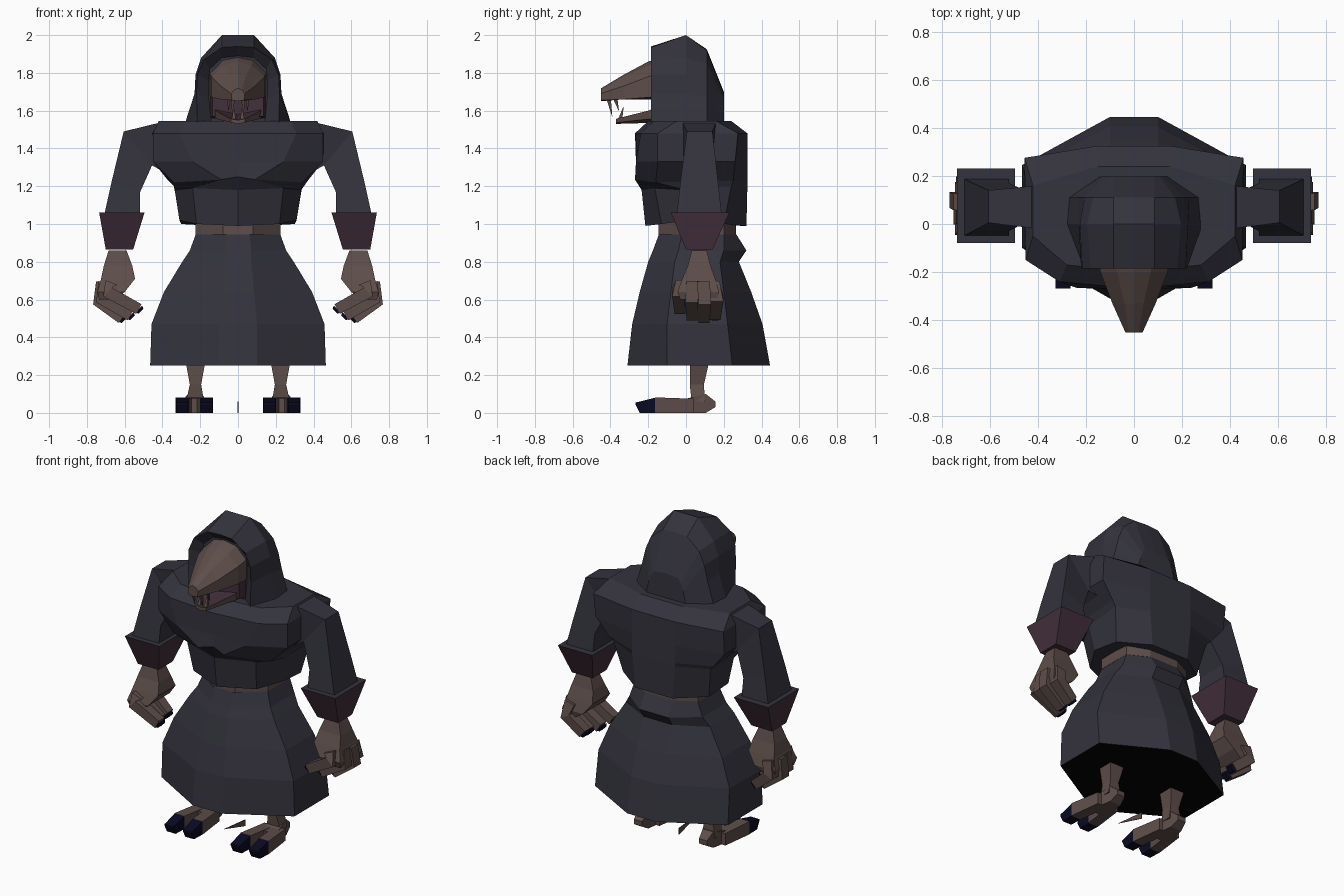
import bpy, bmesh
from mathutils import Vector

if "Cube" in bpy.data.objects:
    bpy.data.objects.remove(bpy.data.objects["Cube"])


def material(name, rgb):
    m = bpy.data.materials.new(name)
    m.diffuse_color = (*rgb, 1)
    m.use_nodes = True
    m.node_tree.nodes["Principled BSDF"].inputs["Base Color"].default_value = m.diffuse_color
    return m


ROBE = material("dark slate cloth", (.034, .033, .047))
SKIN = material("brown hide", (.110, .075, .068))
CUFF = material("plum cloth", (.056, .029, .044))
CLAW = material("navy claw", (.003, .003, .016))
DARK = material("black lining", (.001, .001, .001))


def loft(name, rings_list, mat, mirror=False, rule=None, other=None):
    """Skin each list of closed rings, cap the ends, optionally mirror in x."""
    bm = bmesh.new()
    for rings in rings_list:
        for s in ((1, -1) if mirror else (1,)):
            vs = [[bm.verts.new((p[0] * s, p[1], p[2])) for p in r] for r in rings]
            n = len(vs[0])
            for a, b in zip(vs, vs[1:]):
                for i in range(n):
                    j = (i + 1) % n
                    bm.faces.new((a[i], a[j], b[j], b[i]))
            bm.faces.new(vs[0])
            bm.faces.new(vs[-1])
    bmesh.ops.recalc_face_normals(bm, faces=bm.faces)
    bm.normal_update()
    me = bpy.data.meshes.new(name)
    me.materials.append(mat)
    if rule:
        me.materials.append(other)
        for f in bm.faces:
            f.material_index = int(rule(f))
    bm.to_mesh(me)
    bm.free()
    ob = bpy.data.objects.new(name, me)
    bpy.context.collection.objects.link(ob)
    return ob


def sym(half):
    """Complete a half ring of 3D points by reflecting it in x."""
    return list(half) + [(-x, y, z) for x, y, z in reversed(half) if x > 1e-6]


def level(z, pts):
    return sym([(x, y, z) for x, y in pts])


def slab(y, pts):
    return sym([(x, y, z) for x, z in pts])


def rect(x0, x1, y0, y1, z):
    return [(x0, y0, z), (x1, y0, z), (x1, y1, z), (x0, y1, z)]


def upright(x0, x1, z0, z1, y):
    return [(x0, y, z0), (x1, y, z0), (x1, y, z1), (x0, y, z1)]


def tube(path, sizes):
    """Four-sided rings following a path that runs mostly in the xz plane."""
    path = [Vector(p) for p in path]
    out = []
    for i, (p, s) in enumerate(zip(path, sizes)):
        d = (path[min(i + 1, len(path) - 1)] - path[max(i - 1, 0)]).normalized()
        u = Vector((0, 1, 0))
        v = d.cross(u).normalized() * s
        u = u * s
        out.append([tuple(p + a * u + b * v) for a, b in ((-1, -1), (1, -1), (1, 1), (-1, 1))])
    return out


# Skirt with dark underside
skirt = [
    level(.25, [(.1, -.31), (.465, -.1), (.465, .245), (.1, .445)]),
    level(.47, [(.1, -.285), (.458, -.1), (.458, .22), (.1, .405)]),
    level(.64, [(.085, -.245), (.392, -.08), (.392, .2), (.1, .345)]),
    level(.8, [(.07, -.2), (.295, -.06), (.295, .18), (.1, .28)]),
    level(.86, [(.07, -.175), (.255, -.04), (.255, .2), (.1, .32)]),
    level(.955, [(.06, -.14), (.22, -.02), (.22, .2), (.1, .26)]),
]
loft("skirt", [skirt], ROBE, rule=lambda f: f.normal.z < -.99, other=DARK)

# Belt
band = [(.08, -.145), (.225, -.02), (.225, .2), (.1, .265)]
loft("belt", [[level(.945, band), level(1.01, band)]], SKIN)

# Torso: overhanging chest, broad shoulders, straight back
torso = [
    sym([(0, -.215, .99), (.22, -.13, 1.0), (.31, .02, 1.02), (.3, .2, 1.0), (.13, .32, .99)]),
    sym([(0, -.235, 1.18), (.24, -.165, 1.19), (.335, 0, 1.18), (.34, .24, 1.2), (.15, .325, 1.2)]),
    sym([(0, -.24, 1.25), (.09, -.27, 1.235), (.34, -.16, 1.22), (.37, .25, 1.23), (.15, .325, 1.22)]),
    level(1.33, [(0, -.25), (.24, -.265), (.45, -.15), (.45, .26), (.15, .325)]),
    level(1.48, [(0, -.27), (.31, -.24), (.45, -.15), (.455, .275), (.15, .325)]),
    level(1.545, [(0, -.2), (.28, -.17), (.42, -.05), (.42, .16), (.15, .24)]),
]
loft("torso", [torso], ROBE)


# Sleeves
def sleeve_ring(outer, inner, y0, y1):
    return [(outer[0], y0, outer[1]), (outer[0], y1, outer[1]),
            (inner[0], y1, inner[1]), (inner[0], y0, inner[1])]


loft("sleeves", [[
    sleeve_ring((.4, 1.54), (.4, 1.28), -.02, .16),
    sleeve_ring((.605, 1.49), (.455, 1.31), .005, .14),
    sleeve_ring((.67, 1.22), (.52, 1.165), -.03, .17),
    sleeve_ring((.71, 1.04), (.52, 1.04), -.05, .19)]], ROBE, mirror=True)

# Flared cuffs, lined with robe cloth
loft("cuffs", [[rect(.555, .7, .0, .14, .865), rect(.495, .735, -.08, .23, 1.06)]],
     CUFF, mirror=True, rule=lambda f: f.normal.z > .9, other=ROBE)

# Hands: narrow wrist widening to the knuckles
loft("palms", [[rect(.59, .685, .03, .11, .86), rect(.56, .71, .01, .13, .78),
                rect(.545, .725, -.02, .155, .71), rect(.6, .745, -.045, .175, .64),
                rect(.66, .735, -.03, .165, .6)]], SKIN, mirror=True)

# Curled fingers and their claws
fingers, claws = [], []
for y, kx, tx, tz in ((-.04, .69, .525, .55), (.03, .725, .57, .515), (.1, .738, .615, .5), (.165, .71, .6, .515)):
    knuckle, tip = Vector((kx, y, tz + .09)), Vector((tx, y * .9 + .005, tz))
    fingers.append(tube([(kx - .02, y * .8 + .012, .69), knuckle, tip], (.034, .033, .029)))
    claws.append(tube([tip, tip + Vector((-.012, 0, -.012))], (.025, .018)))
loft("fingers", fingers, SKIN, mirror=True)
loft("finger_claws", claws, CLAW, mirror=True)

# Legs, feet and toes
loft("shins", [[rect(.18, .275, .03, .1, .06), rect(.195, .255, .02, .095, .15),
                rect(.175, .275, .02, .12, .26), rect(.15, .3, .02, .16, .45)]], SKIN, mirror=True)
loft("heels", [[upright(.2, .255, .03, .06, .155), upright(.19, .265, 0, .1, .105),
                upright(.175, .285, 0, .075, .0), upright(.165, .3, 0, .075, -.05)]], SKIN, mirror=True)
toes, toe_claws = [], []
for c in (.167, .295):
    m = .23 + (c - .23) * .6
    toes.append([upright(m - .035, m + .035, 0, .075, .04), upright(c - .035, c + .035, 0, .082, -.165)])
    toe_claws.append([upright(c - .034, c + .034, 0, .08, -.165), upright(c - .031, c + .031, 0, .06, -.245),
                      upright(c - .031, c + .031, .045, .055, -.268)])
loft("toes", toes, SKIN, mirror=True)
loft("toe_claws", toe_claws, CLAW, mirror=True)

# Thin spike standing between the feet
loft("tail_spike", [[[(x, -.14, .06), (x, .07, .04), (x, .07, 0)] for x in (-.002, .002)]], SKIN)

# Hood: arches from the recessed opening back over the head
hood = [
    slab(-.13, [(0, 1.89), (.085, 1.88), (.15, 1.82), (.155, 1.76), (.155, 1.67), (.14, 1.52)]),
    slab(-.185, [(0, 1.94), (.085, 1.935), (.18, 1.87), (.215, 1.79), (.22, 1.69), (.215, 1.52)]),
    slab(0, [(0, 2), (.085, 2), (.195, 1.88), (.225, 1.79), (.23, 1.69), (.285, 1.52)]),
    slab(.11, [(0, 1.925), (.085, 1.92), (.17, 1.85), (.205, 1.77), (.23, 1.67), (.275, 1.52)]),
    slab(.2, [(0, 1.7), (.085, 1.69), (.105, 1.66), (.12, 1.62), (.13, 1.58), (.14, 1.52)]),
]
loft("hood", [hood], ROBE)

# Head: long upper snout with plum palate
snout = [
    slab(-.12, [(0, 1.885), (.08, 1.87), (.15, 1.8), (.15, 1.68), (0, 1.66)]),
    slab(-.2, [(0, 1.86), (.07, 1.84), (.14, 1.78), (.14, 1.67), (0, 1.66)]),
    slab(-.33, [(0, 1.79), (.04, 1.778), (.09, 1.73), (.09, 1.66), (0, 1.66)]),
    slab(-.45, [(0, 1.718), (.02, 1.71), (.036, 1.69), (.032, 1.655), (0, 1.65)]),
]
loft("upper_snout", [snout], SKIN, rule=lambda f: f.normal.z < -.7, other=CUFF)

# Lower jaw with plum upper side
jaw = [
    slab(-.12, [(0, 1.6), (.135, 1.63), (.13, 1.56), (0, 1.53)]),
    slab(-.2, [(0, 1.575), (.12, 1.6), (.11, 1.555), (0, 1.535)]),
    slab(-.37, [(0, 1.55), (.04, 1.557), (.035, 1.537), (0, 1.53)]),
]
loft("lower_jaw", [jaw], SKIN, rule=lambda f: f.normal.z > .7, other=CUFF)

# Back of the mouth
loft("mouth_back", [[upright(-.145, .145, 1.56, 1.69, -.13), upright(-.135, .135, 1.57, 1.68, -.185)]], CUFF)

# Fangs
fangs = []
for x, y, z, tip in ((.028, -.41, 1.665, 1.57), (.05, -.375, 1.665, 1.6), (.022, -.35, 1.55, 1.62)):
    fangs.append([rect(x - .011, x + .011, y - .012, y + .012, z),
                  rect(x - .001, x + .001, y + .018, y + .02, tip)])
loft("fangs", fangs, SKIN, mirror=True)
